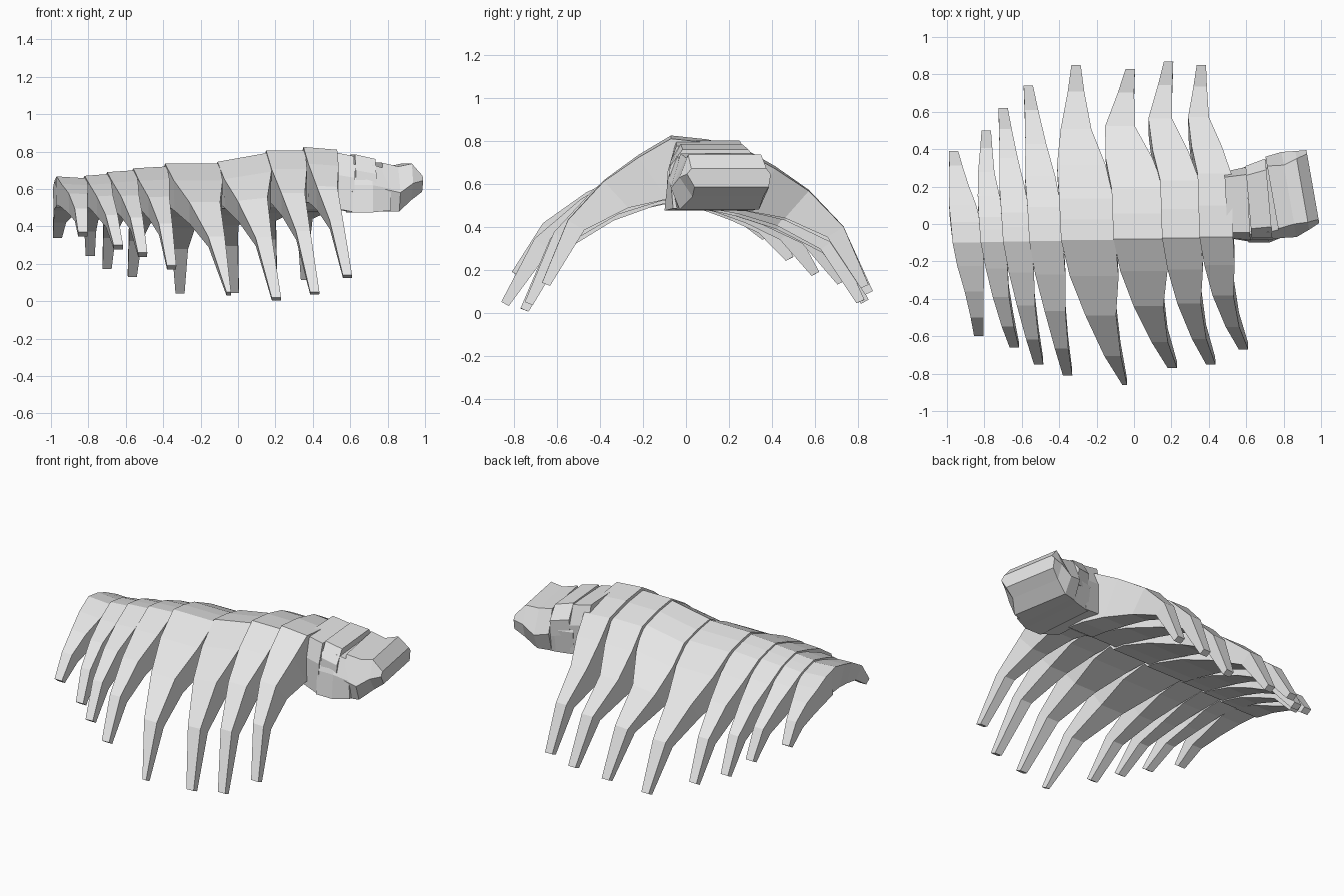
import bpy
import bmesh
import math
from mathutils import Vector

if "Cube" in bpy.data.objects:
    bpy.data.objects.remove(bpy.data.objects["Cube"])

grey = bpy.data.materials.new("plain grey")
grey.diffuse_color = (0.8, 0.8, 0.8, 1)
grey.use_nodes = True
grey.node_tree.nodes["Principled BSDF"].inputs["Base Color"].default_value = grey.diffuse_color


def loft(name, rings):
    """Closed solid through a row of equal-sized rings."""
    n = len(rings[0])
    verts = [v for r in rings for v in r]
    faces = [tuple(range(n - 1, -1, -1)),
             tuple(range(len(verts) - n, len(verts)))]
    for i in range(len(rings) - 1):
        for j in range(n):
            k = (j + 1) % n
            faces.append((i * n + j, i * n + k, (i + 1) * n + k, (i + 1) * n + j))
    me = bpy.data.meshes.new(name)
    me.from_pydata(verts, [], faces)
    ob = bpy.data.objects.new(name, me)
    bpy.context.collection.objects.link(ob)
    me.materials.append(grey)
    bm = bmesh.new()
    bm.from_mesh(me)
    bmesh.ops.recalc_face_normals(bm, faces=bm.faces)
    bm.to_mesh(me)
    bm.free()
    return ob


# leg profile: fraction outward, fraction of drop, thickness at tail, thickness at front
PROFILE = [(0, 0, .15, .30), (.25, .13, .13, .24), (.52, .30, .12, .17),
           (.80, .57, .09, .09), (1, 1, .04, .04)]


def leg(ridge, width, knee_t, knee_x, tip, tip_w, f):
    """Stations from body ridge to foot: x centre, width, y, z, thickness."""
    out = []
    cx, ry, rz = ridge
    widths = (width, width * .9, width * .48 + .025, .045 + width * .15, tip_w)
    for (t, d, th0, th1), w in zip(PROFILE, widths):
        if t <= knee_t:
            x = cx + (knee_x - cx) * t / knee_t
        else:
            u = (t - knee_t) / (1 - knee_t)
            x = knee_x + (tip[0] - knee_x) * u
        out.append((x, w, ry + (tip[1] - ry) * t, rz + (tip[2] - rz) * d,
                    th0 + (th1 - th0) * f))
    return out


def arch(name, stations, rise, width):
    """One shell band running from foot to foot over the back."""
    rings = []
    for i, (x, w, y, z, th) in enumerate(stations):
        a = stations[max(i - 1, 0)]
        b = stations[min(i + 1, len(stations) - 1)]
        tan = Vector((b[2] - a[2], b[3] - a[3])).normalized()
        inner = Vector((y, z)) + Vector((tan.y, -tan.x)) * th
        h = w / 2
        up = rise / 2 * (w / width) ** 2
        rings.append([(x - h, y, z - up), (x + h, y, z + up),
                      (x + h * .97, inner.x, inner.y), (x - h * .97, inner.x, inner.y)])
    return loft(name, rings)


# body bands: rear x, front x, ridge height, rise, near knee x, near foot, far knee x, far foot
BANDS = [
    (-.97, -.81, .662, -.01, -.845, (-.83, -.60, .37), -.935, (-.965, .39, .36)),
    (-.82, -.69, .675, .01, -.700, (-.64, -.66, .30), -.790, (-.79, .50, .26)),
    (-.70, -.55, .695, .01, -.565, (-.51, -.75, .26), -.670, (-.70, .62, .19)),
    (-.56, -.38, .715, .01, -.410, (-.355, -.81, .19), -.525, (-.565, .74, .15)),
    (-.39, -.10, .735, .0, -.160, (-.05, -.86, .05), -.31, (-.31, .85, .06)),
    (-.11, .17, .77, .05, .090, (.205, -.77, .02), -.075, (-.02, .83, .06)),
    (.15, .36, .805, .0, .305, (.41, -.75, .05), .14, (.185, .87, .10)),
    (.35, .53, .817, -.015, .485, (.585, -.67, .14), .345, (.36, .85, .13)),
]
for i, (x0, x1, z, rise, nk, nt, fk, ft) in enumerate(BANDS):
    c, w = (x0 + x1) / 2, x1 - x0
    f = (c + .89) / 1.33
    near = leg((c, -.10 + .03 * f, z), w, .66, nk, nt, .025 if i == 4 else .05, f)
    far = leg((c - .01, .01 + .26 * f, z - .02 - .04 * f), w, .52, fk, ft, .05, f)
    a, b = near[0], far[0]
    crown = tuple((p + q) / 2 for p, q in zip(a, b))
    crown = (crown[0], w, crown[2], crown[3] + .012 * f, crown[4] + .012 * f)
    arch(f"body_band_with_legs_{i + 1}", near[::-1] + [crown] + far, rise, w)


def box_loft(name, sections, angle):
    """Chunky loft along x: x, bottom y range, widest y range, z low / mid / top, top inset."""
    sh = math.tan(math.radians(angle))
    rings = []
    for x, b0, b1, y0, y1, z0, zm, z1, c in sections:
        pts = [(b0, z0), (b1, z0), (y1, zm), (y1 - c, z1), (y0 + c, z1), (y0, zm)]
        rings.append([(x - (y - .15) * sh, y, z) for y, z in pts])
    return loft(name, rings)


# neck and rear of the head
box_loft("neck", [(.49, -.07, .26, -.075, .28, .50, .68, .80, .03),
                  (.61, -.095, .29, -.085, .305, .475, .66, .775, .04)], 3)
box_loft("head_back", [(.59, -.10, .28, -.085, .30, .475, .62, .73, .03),
                       (.70, -.10, .31, -.085, .335, .475, .62, .73, .04),
                       (.80, -.06, .34, -.07, .365, .485, .60, .70, .05)], 5)
# collar plate on top of the head
box_loft("collar_plate", [(.61, -.08, .30, -.075, .31, .60, .70, .785, .05),
                          (.72, -.08, .34, -.075, .35, .58, .68, .76, .06)], 5)
# face block, wedge-shaped at the front
box_loft("face", [(.74, -.05, .32, -.075, .36, .48, .60, .74, .05),
                  (.83, -.03, .34, -.07, .385, .48, .58, .72, .07),
                  (.905, .03, .36, -.03, .39, .54, .63, .735, .04),
                  (.965, .04, .385, .005, .395, .585, .645, .67, .02)], 10)
